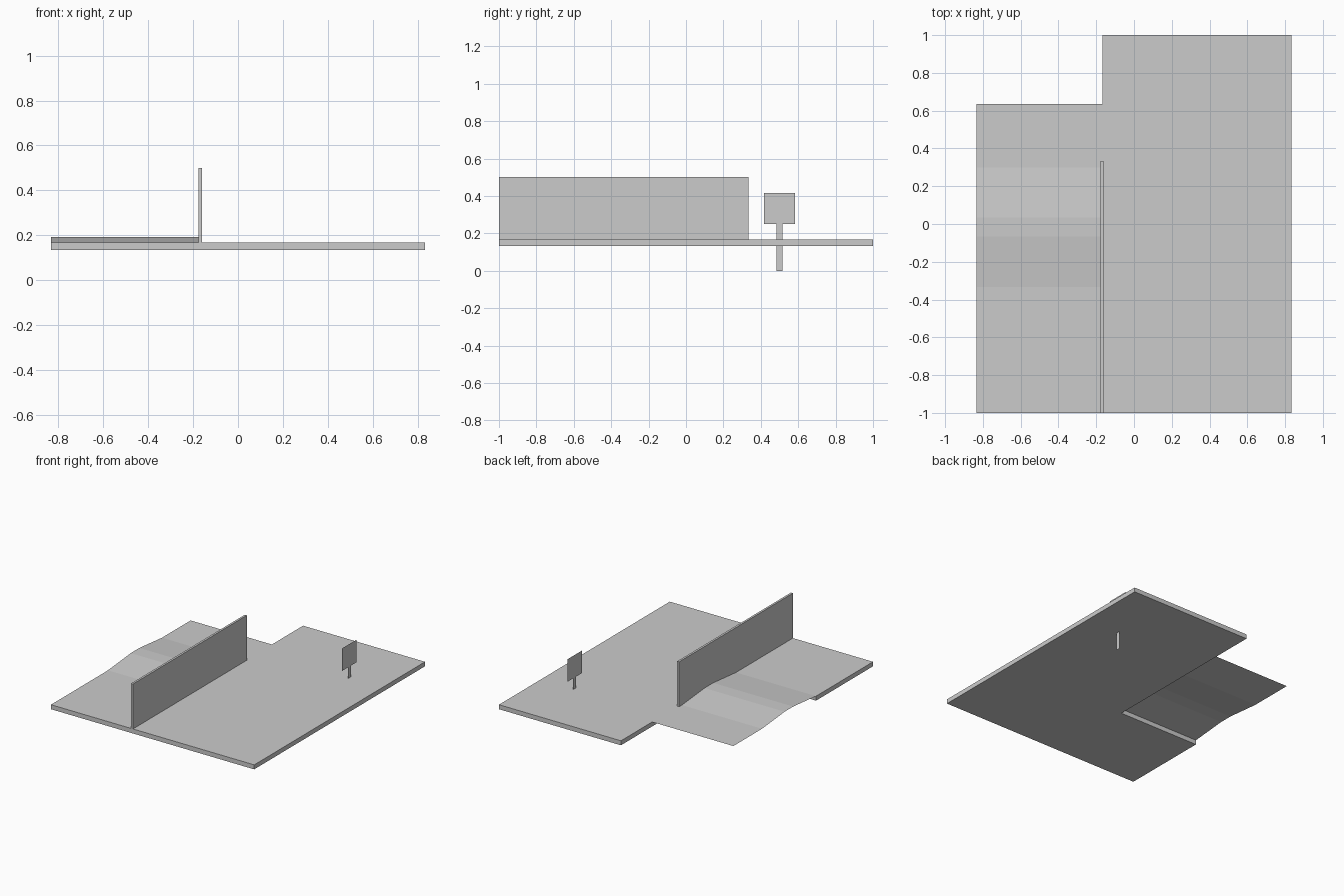
import bpy
import bmesh
from mathutils import Vector

cube = bpy.data.objects.get("Cube")
if cube:
    bpy.data.objects.remove(cube, do_unlink=True)

# Single plain grey
GREY = (0.6, 0.6, 0.6, 1.0)
grey = bpy.data.materials.new("plain grey")
grey.use_nodes = True
grey.diffuse_color = GREY
grey.node_tree.nodes["Principled BSDF"].inputs["Base Color"].default_value = GREY


def extruded(name, outline, offset=None, closed=True):
    """Face from an outline (or an open strip), optionally extruded by offset."""
    bm = bmesh.new()
    verts = [bm.verts.new(p) for p in outline]
    if closed:
        geom = [bm.faces.new(verts)]
    else:
        geom = [bm.edges.new(pair) for pair in zip(verts, verts[1:])]
    if offset:
        if closed:
            ext = bmesh.ops.extrude_face_region(bm, geom=geom, use_keep_orig=True)["geom"]
        else:
            ext = bmesh.ops.extrude_edge_only(bm, edges=geom)["geom"]
        moved = [g for g in ext if isinstance(g, bmesh.types.BMVert)]
        bmesh.ops.translate(bm, verts=moved, vec=Vector(offset))
    bmesh.ops.recalc_face_normals(bm, faces=bm.faces)
    if not closed and sum(f.normal.z for f in bm.faces) < 0:
        bmesh.ops.reverse_faces(bm, faces=bm.faces)
    mesh = bpy.data.meshes.new(name)
    bm.to_mesh(mesh)
    bm.free()
    mesh.materials.append(grey)
    obj = bpy.data.objects.new(name, mesh)
    bpy.context.collection.objects.link(obj)
    return obj


BOTTOM, TOP = 0.1333, 0.1667
LEFT, RIGHT, INNER = -0.8333, 0.8333, -0.1667

# L-shaped ground slab
plan = [(LEFT, -1), (RIGHT, -1), (RIGHT, 1), (INNER, 1), (INNER, -0.333), (LEFT, -0.333)]
extruded("ground_slab", [(x, y, BOTTOM) for x, y in plan], (0, 0, TOP - BOTTOM))

# Thin sheet with a raised hump that fills part of the notch
hump = [(-0.333, TOP), (-0.065, 0.192), (0.035, 0.192), (0.30, TOP), (0.635, TOP)]
extruded("hump_sheet", [(LEFT, y, z) for y, z in hump], (INNER - LEFT, 0, 0), closed=False)

# Dividing wall
wall = [(-1, TOP), (0.333, TOP), (0.333, 0.5), (-1, 0.5)]
extruded("dividing_wall", [(-0.177, y, z) for y, z in wall], (0.016, 0, 0))

# Flat sign on a post that passes through the slab
SIGN_X, SIGN_Y = 0.563, 0.5


def panel(name, half_width, z0, z1):
    corners = [(-half_width, z0), (half_width, z0), (half_width, z1), (-half_width, z1)]
    extruded(name, [(SIGN_X, SIGN_Y + y, z) for y, z in corners])


panel("sign_post", 0.0165, 0.0, 0.25)
panel("sign_plate", 0.0833, 0.25, 0.4167)
